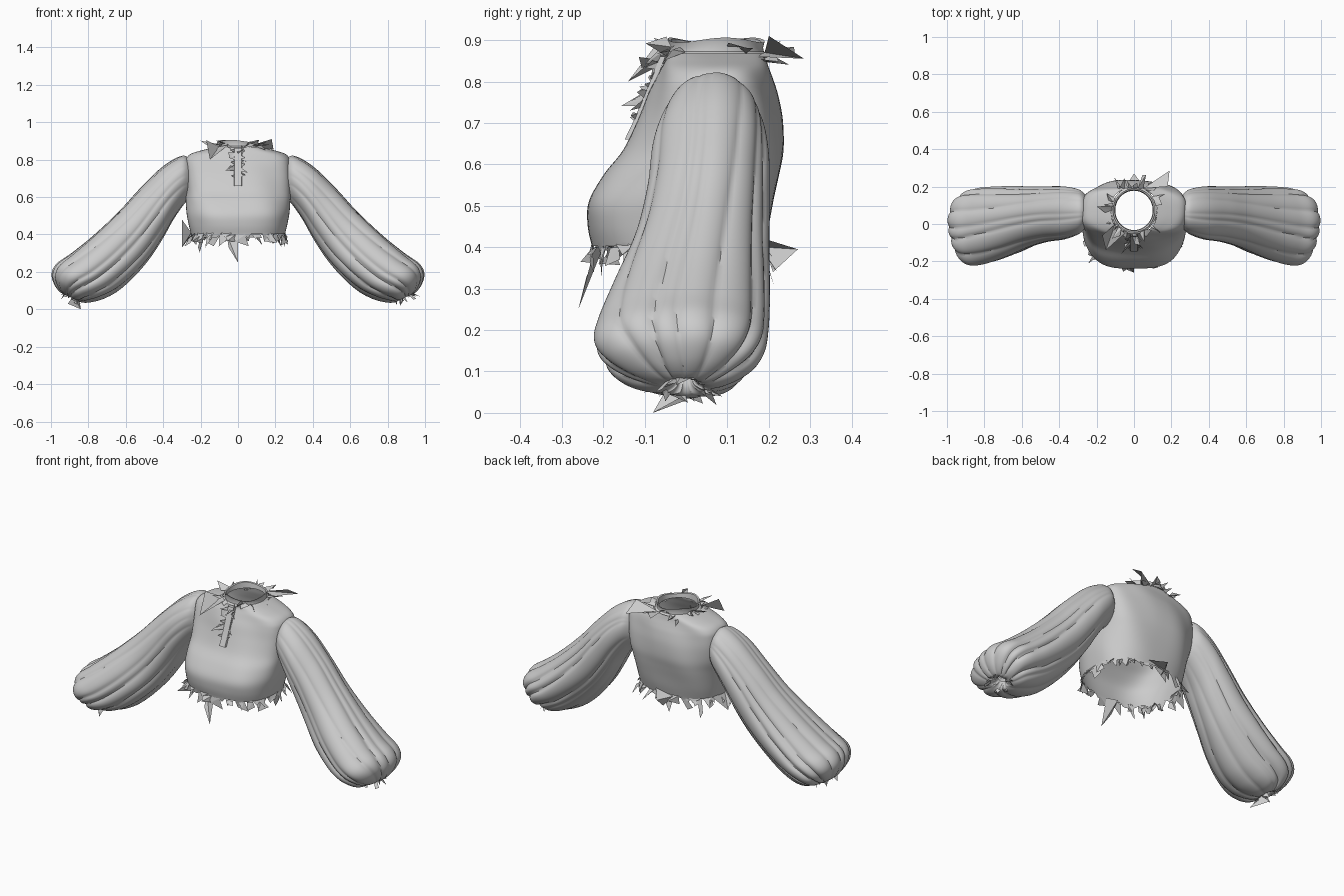
import bpy, bmesh, math, random
from mathutils import Vector

if "Cube" in bpy.data.objects:
    bpy.data.objects.remove(bpy.data.objects["Cube"])

TAU = math.tau


def make(name, verts, faces, smooth=True, angle=40):
    me = bpy.data.meshes.new(name)
    me.from_pydata([tuple(v) for v in verts], [], faces)
    me.update()
    ob = bpy.data.objects.new(name, me)
    bpy.context.collection.objects.link(ob)
    if smooth:
        bpy.ops.object.select_all(action='DESELECT')
        ob.select_set(True)
        bpy.context.view_layer.objects.active = ob
        bpy.ops.object.shade_smooth_by_angle(angle=math.radians(angle))
    return ob


def spline(rows, t):
    # Catmull-Rom through the station rows, t in 0..1
    f = t * (len(rows) - 1)
    i = min(int(f), len(rows) - 2)
    f -= i
    g = lambda k: rows[max(0, min(len(rows) - 1, k))]
    return [b + 0.5 * f * (c - a + f * (2*a - 5*b + 4*c - d + f * (3*(b - c) + d - a)))
            for a, b, c, d in zip(g(i-1), g(i), g(i+1), g(i+2))]


def loft(rings):
    n = len(rings[0])
    verts = [v for r in rings for v in r]
    faces = [(i*n + j, i*n + (j+1) % n, (i+1)*n + (j+1) % n, (i+1)*n + j)
             for i in range(len(rings) - 1) for j in range(n)]
    return verts, faces


def sgnpow(v, p):
    return math.copysign(abs(v) ** p, v)


# Torso stations: z, half width, front y, back y
TORSO = [(.395, .250, -.225, .185), (.45, .262, -.238, .20), (.51, .272, -.237, .213),
         (.575, .277, -.20, .226), (.635, .280, -.15, .234), (.71, .282, -.112, .23),
         (.77, .282, -.088, .218), (.805, .278, -.072, .208), (.832, .25, -.06, .20),
         (.852, .185, -.05, .195), (.868, .122, -.045, .19)]


def torso_point(t, a):
    z, hx, yf, yb = spline(TORSO, t)
    p = 0.76
    c, s = sgnpow(math.cos(a), p), sgnpow(math.sin(a), p)
    fold = .004 * math.sin(6*a + 8*t) * math.sin(math.pi * t)
    # hem and bust line drop slightly
    return Vector((c * (hx + fold), (yf + yb)/2 + s * ((yb - yf)/2 + fold), z))


random.seed(4)
N, M = 96, 50
rings = [[torso_point(i/M, TAU*j/N) for j in range(N)] for i in range(M + 1)]
for v in rings[0]:
    v.z += random.uniform(-.015, .02)
verts, faces = loft(rings)


def in_armhole(f):
    c = sum((verts[k] for k in f), Vector()) / 4
    return abs(c.x) > .24 and ((c.y - .065)/.085)**2 + ((c.z - .69)/.09)**2 < 1


make("bodice", verts, [f for f in faces if not in_armhole(f)])

# Standing collar, slightly uneven rim
rings = []
for r, z in ((.122, .865), (.110, .872), (.108, .885), (.112, .90), (.104, .897), (.100, .87)):
    rings.append([Vector((r*math.cos(a), .073 + (r + .005)*math.sin(a),
                          z + .006*math.sin(3*a + 1)*(z > .88)))
                  for a in (TAU*j/48 for j in range(48))])
make("collar", *loft(rings))

# Sleeve stations: upper x, z; lower x, z; front y, back y; pleat depth
SLEEVE = [(.255, .800, .262, .585, -.02, .155, .00), (.30, .822, .292, .555, -.055, .185, .03),
          (.40, .768, .345, .475, -.085, .200, .06), (.52, .655, .400, .375, -.10, .200, .07),
          (.64, .528, .470, .270, -.13, .198, .08), (.78, .400, .550, .180, -.18, .200, .09),
          (.90, .305, .640, .102, -.215, .200, .10), (.975, .250, .720, .058, -.222, .195, .11),
          (1.00, .195, .785, .038, -.19, .17, .14), (.985, .135, .825, .034, -.135, .12, .20),
          (.95, .090, .850, .042, -.075, .065, .25), (.915, .085, .860, .062, -.035, .028, .15),
          (.90, .105, .855, .085, -.025, .018, .0)]
random.seed(11)
CREASES = [(TAU*(k + random.uniform(-.28, .28))/13, random.uniform(.5, 1.2),
            random.uniform(-.25, .25), random.uniform(.10, .18)) for k in range(13)]


def sleeve_point(t, a, side):
    ux, uz, lx, lz, yf, yb, d = spline(SLEEVE, t)
    mid = Vector(((ux + lx)/2, (yf + yb)/2, (uz + lz)/2))
    up = Vector(((ux - lx)/2, 0, (uz - lz)/2))
    r = 1 + .15*d
    for ang, depth, drift, width in CREASES:
        w = (a - ang - drift*(t - .5) - .06*math.sin(7*t + ang*3) + math.pi) % TAU - math.pi
        r -= d * depth * math.exp(-abs(w)/width)
    r += .25 * d * math.sin(3*a + 9*t) * math.sin(math.pi*t)
    p = mid + up*(math.cos(a)*r) + Vector((0, math.sin(a)*r*(yb - yf)/2, 0))
    p.x = min(p.x, 1.0) * side
    return p


N, M = 128, 80
for side, label in ((1, "left"), (-1, "right")):
    rings = [[sleeve_point(i/M, TAU*j/N, side) for j in range(N)] for i in range(M + 1)]
    make(label + "_sleeve", *loft(rings))


def shards(name, path, count, size, push, seed):
    # Torn ruffle: folded triangle pairs rooted on path(u), thrown towards push(p)
    random.seed(seed)
    R = lambda s: Vector([random.uniform(-s, s) for _ in range(3)])
    verts, faces = [], []
    for k in range(count):
        u = (k + random.random()) / count
        w = random.uniform(.5, 1.0) / count
        a, b = path(u), path(u + w)
        s = size * random.uniform(.35, 1.0)
        tip = (a + b)/2 + push(a)*s + R(s*.4)
        side = b + push(b)*s*.6 + R(s*.4)
        n = len(verts)
        verts += [a, b, tip, side]
        faces += [(n, n+1, n+2), (n+1, n+3, n+2)]
    return make(name, verts, faces, smooth=False)


# Torn ruffles around the hem, neck and wrists
def hem_push(p):
    return Vector((p.x*1.4, p.y*1.5, -.9))


shards("hem_ruffle", lambda u: torso_point(.012, TAU*u), 34, .075, hem_push, 3)
shards("hem_ruffle_under", lambda u: torso_point(.03, TAU*u + .1), 16, .07, hem_push, 8)


def neck_path(u):
    a = TAU*u
    return Vector((.118*math.cos(a), .073 + .122*math.sin(a), .868 + .02*math.sin(5*a)))


def neck_push(p):
    d = Vector((p.x, p.y - .073, 0)).normalized()
    return d + Vector((0, 0, .05))


shards("neck_ruffle", neck_path, 24, .075, neck_push, 6)

for side, label in ((1, "left"), (-1, "right")):
    def wrist_path(u):
        a = TAU*u
        return Vector((side*(.885 + .035*math.cos(a)), -.004 + .045*math.sin(a),
                       .07 + .025*math.cos(a)))

    def wrist_push(p):
        return Vector((side*.35 + (p.x - side*.885)*9, p.y*14, -.45))
    shards(label + "_wrist_ruffle", wrist_path, 13, .06, wrist_push, 20 + side)


# Front placket with torn frill down both edges
def front_y(z):
    ys = [(.62, -.165), (.66, -.138), (.71, -.114), (.77, -.09), (.81, -.073), (.87, -.05)]
    for (z0, y0), (z1, y1) in zip(ys, ys[1:]):
        if z <= z1:
            return y0 + (y1 - y0)*(z - z0)/(z1 - z0)
    return ys[-1][1]


rows = [.66 + .02*i for i in range(11)]
verts = [(x, front_y(z) - d, z) for z in rows
         for x, d in ((-.022, -.004), (-.018, .010), (.018, .010), (.022, -.004))]
make("placket", verts, [(4*i + j, 4*i + j + 1, 4*i + j + 5, 4*i + j + 4)
                        for i in range(len(rows) - 1) for j in range(3)])
for side, label in ((1, "left"), (-1, "right")):
    shards(label + "_placket_frill",
           lambda u: Vector((side*.018, front_y(.70 + .16*u) - .008, .70 + .16*u)),
           7, .055, lambda p: Vector((side*.6, -.6, -.1)), 40 + side)

# A few large stray flaps
FLAPS = [((.05, .19, .87), (.10, .17, .86), (.19, .285, .855), (.18, .20, .91)),
         ((-.10, .0, .87), (-.05, -.05, .88), (-.15, -.14, .80), (-.17, -.06, .905)),
         ((-.25, .0, .41), (-.24, .1, .41), (-.30, .04, .33), (-.30, -.04, .48)),
         ((-.05, .19, .40), (.06, .19, .42), (.0, .27, .395), (.0, .21, .34)),
         ((-.06, -.20, .40), (.0, -.22, .40), (.0, -.26, .25), (-.05, -.24, .33)),
         ((-.88, -.04, .07), (-.85, .03, .06), (-.84, -.08, .0), (-.91, .0, .03))]
verts = [v for f in FLAPS for v in f]
make("stray_flaps", verts, [t for k in range(0, len(verts), 4)
                            for t in ((k, k+1, k+2), (k, k+2, k+3))], smooth=False)
